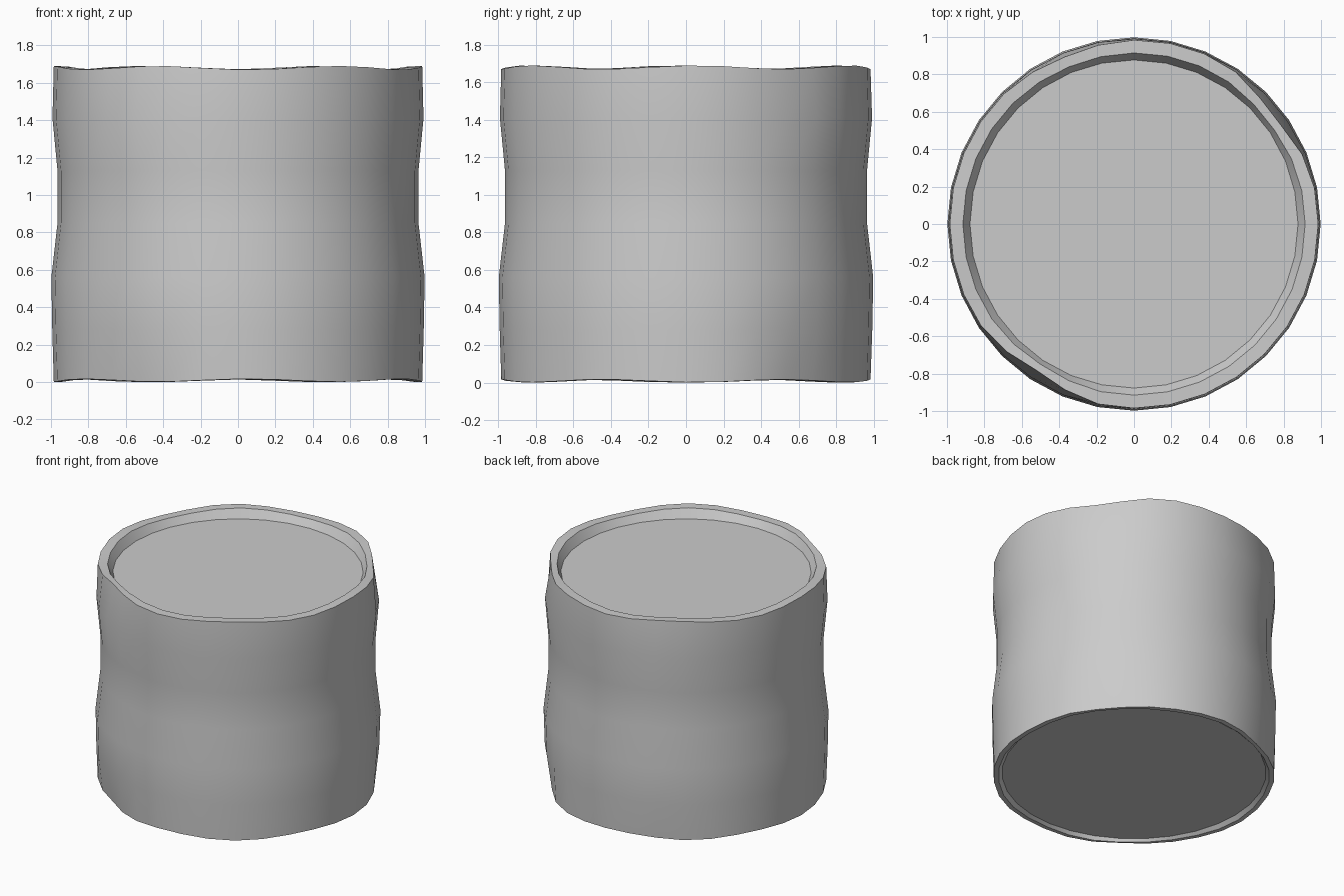
import bpy, bmesh
from math import sin, cos, radians, exp, pi

if "Cube" in bpy.data.objects:
    bpy.data.objects.remove(bpy.data.objects["Cube"])

SIDES = 32


def dent(a):
    # three shallow chips that pull the end rims inward
    total = 0
    for centre, depth in ((38, 0.042), (237, 0.045), (112, 0.018)):
        d = (a - radians(centre) + pi) % (2 * pi) - pi
        total += depth * exp(-(d / 0.24) ** 2)
    return total


def wave(a):
    return 0.01 * cos(6 * (a - radians(33)))


# radius, height, rim dent weight, height wave
profile = [
    (0.925, 0.03, 0.0, 0),
    (0.95, 0.007, 0.5, 0.7),
    (0.985, 0.009, 1.0, 0.8),
    (0.993, 0.28, 0.1, 0),
    (0.998, 0.56, 0.0, 0),
    (0.965, 0.85, 0.0, 0),
    (0.965, 1.13, 0.0, 0),
    (0.992, 1.41, 0.1, 0),
    (0.985, 1.68, 1.0, -1),
    (0.915, 1.68, 0.3, -0.8),
    (0.877, 1.62, 0.0, 0),
]

bm = bmesh.new()
rings = []
for r, z, k, w in profile:
    ring = []
    for i in range(SIDES):
        a = 2 * pi * i / SIDES
        rr = r - k * dent(a)
        ring.append(bm.verts.new((rr * cos(a), rr * sin(a), z + w * wave(a))))
    rings.append(ring)

# skin the profile and close both recessed ends
for lo, hi in zip(rings, rings[1:]):
    for i in range(SIDES):
        j = (i + 1) % SIDES
        bm.faces.new((lo[i], lo[j], hi[j], hi[i]))
bm.faces.new(rings[0][::-1])
bm.faces.new(rings[-1])
zmin = min(v.co.z for v in bm.verts)
bmesh.ops.translate(bm, verts=bm.verts, vec=(0, 0, -zmin))

mesh = bpy.data.meshes.new("wavy_drum")
bm.to_mesh(mesh)
bm.free()
drum = bpy.data.objects.new("wavy_drum", mesh)
bpy.context.collection.objects.link(drum)
bpy.context.view_layer.objects.active = drum
drum.select_set(True)
bpy.ops.object.shade_smooth_by_angle(angle=radians(30))
